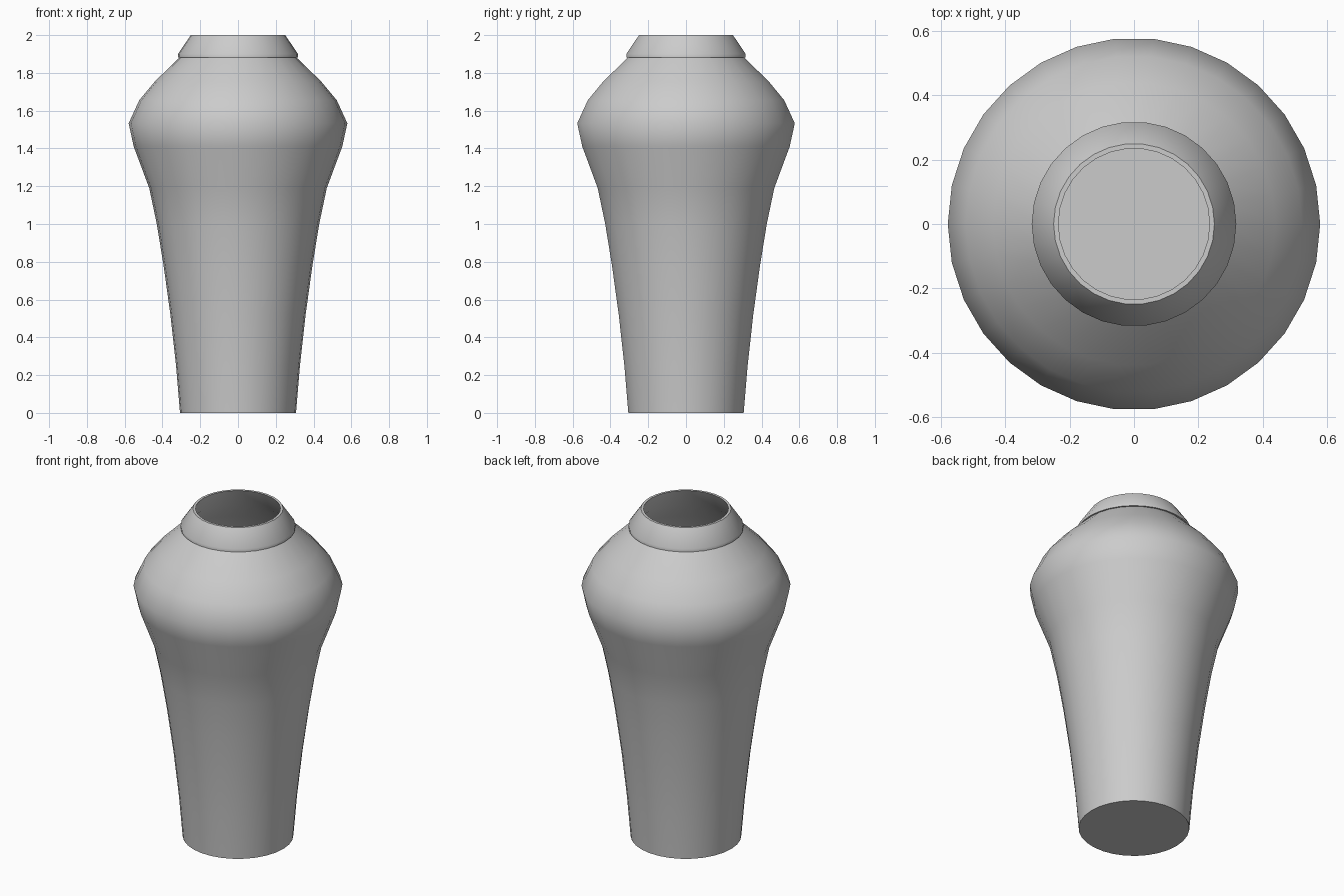
import bpy, bmesh, math

if "Cube" in bpy.data.objects:
    bpy.data.objects.remove(bpy.data.objects["Cube"])

SIDES = 30
WALL = 0.015


def lathe(name, profile):
    """Revolve (radius, height) points about z, capping both ends."""
    bm = bmesh.new()
    rings = []
    for r, z in profile:
        rings.append([bm.verts.new((r * math.cos(2 * math.pi * i / SIDES),
                                    r * math.sin(2 * math.pi * i / SIDES), z))
                      for i in range(SIDES)])
    for a, b in zip(rings, rings[1:]):
        for i in range(SIDES):
            j = (i + 1) % SIDES
            bm.faces.new((a[i], a[j], b[j], b[i]))
    bm.faces.new(list(reversed(rings[0])))
    bm.faces.new(rings[-1])
    bmesh.ops.recalc_face_normals(bm, faces=bm.faces)
    mesh = bpy.data.meshes.new(name)
    bm.to_mesh(mesh)
    bm.free()
    obj = bpy.data.objects.new(name, mesh)
    bpy.context.collection.objects.link(obj)
    bpy.ops.object.select_all(action='DESELECT')
    obj.select_set(True)
    bpy.context.view_layer.objects.active = obj
    bpy.ops.object.shade_smooth_by_angle(angle=math.radians(42))
    return obj


# tapered body and rounded shoulder
body = [(0.307, 0), (0.328, 0.25), (0.358, 0.52), (0.394, 0.78), (0.43, 1.0),
        (0.47, 1.19), (0.552, 1.41), (0.579, 1.533), (0.523, 1.655),
        (0.44, 1.755), (0.309, 1.882)]
# small stepped collar and sloping neck
neck = [(0.318, 1.882), (0.318, 1.90), (0.25, 2.0)]
# hollow interior, following the outside down to a thin floor
inside = [(0.25 - WALL, 2.0), (0.297, 1.895 - WALL)]
inside += [(r - WALL, z) for r, z in reversed(body[1:-1])]
inside += [(0.307 - WALL, WALL)]

lathe("vase", body + neck + inside)
